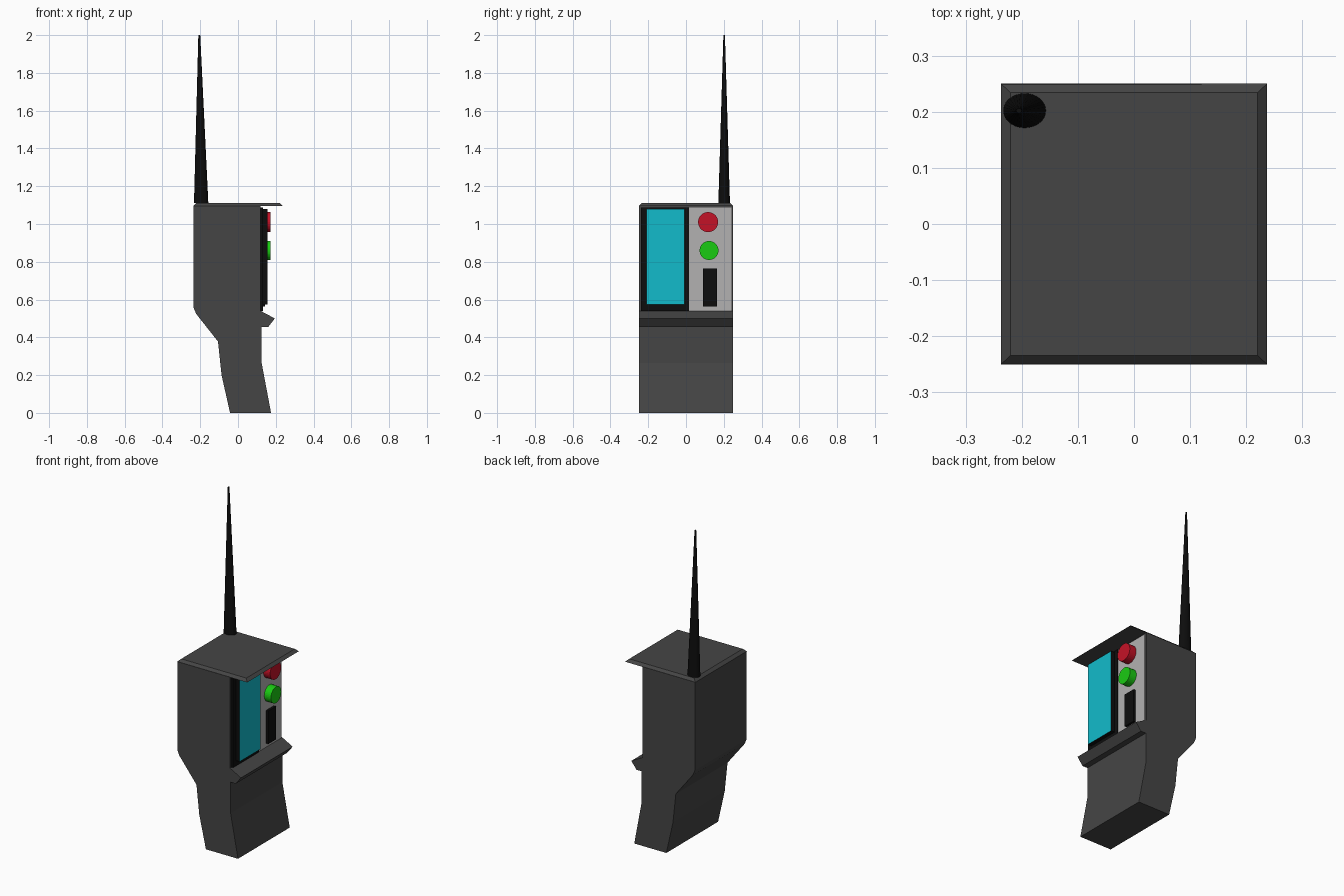
import bpy, bmesh
from math import pi
from mathutils import Matrix, Vector

if "Cube" in bpy.data.objects:
    bpy.data.objects.remove(bpy.data.objects["Cube"])


def material(name, color):
    m = bpy.data.materials.new(name)
    m.diffuse_color = (*color, 1)
    m.use_nodes = True
    m.node_tree.nodes["Principled BSDF"].inputs["Base Color"].default_value = m.diffuse_color
    return m


CASE = material("charcoal", (0.06, 0.06, 0.06))
BLACK = material("black", (0.004, 0.004, 0.004))
PANEL = material("light_grey", (0.45, 0.44, 0.44))
CYAN = material("cyan", (0.006, 0.5, 0.6))
RED = material("red", (0.55, 0.006, 0.02))
GREEN = material("green", (0.01, 0.6, 0.006))


def finish(name, bm, *mats):
    bmesh.ops.recalc_face_normals(bm, faces=bm.faces)
    me = bpy.data.meshes.new(name)
    bm.to_mesh(me)
    bm.free()
    for m in mats:
        me.materials.append(m)
    ob = bpy.data.objects.new(name, me)
    bpy.context.collection.objects.link(ob)
    return ob


def extrude_profile(name, points, half_width, mat):
    """Side profile in x/z, extruded across y."""
    bm = bmesh.new()
    face = bm.faces.new([bm.verts.new((x, -half_width, z)) for x, z in points])
    ext = bmesh.ops.extrude_face_region(bm, geom=[face])
    verts = [g for g in ext["geom"] if isinstance(g, bmesh.types.BMVert)]
    bmesh.ops.translate(bm, verts=verts, vec=(0, 2 * half_width, 0))
    return finish(name, bm, mat)


def box(name, x, y, z, mat, face_mat=None):
    """Box from ranges; face_mat colours only the +x face."""
    bm = bmesh.new()
    size = Vector((x[1] - x[0], y[1] - y[0], z[1] - z[0]))
    mid = Vector((sum(x) / 2, sum(y) / 2, sum(z) / 2))
    bmesh.ops.create_cube(bm, size=1, matrix=Matrix.Translation(mid) @ Matrix.Diagonal((*size, 1)))
    bm.normal_update()
    if face_mat:
        for f in bm.faces:
            f.material_index = int(f.normal.x > 0.9)
    return finish(name, bm, mat, *([face_mat] if face_mat else []))


def button(name, y, z, radius, mat):
    bm = bmesh.new()
    bmesh.ops.create_cone(bm, cap_ends=True, segments=32, radius1=radius, radius2=radius, depth=0.065,
                          matrix=Matrix.Translation((0.14, y, z)) @ Matrix.Rotation(pi / 2, 4, 'Y'))
    return finish(name, bm, mat)


# Case with bent grip and protruding ledge
extrude_profile("case", [
    (-0.042, 0), (0.175, 0), (0.125, 0.265), (0.125, 0.455), (0.16, 0.455),
    (0.195, 0.50), (0.12, 0.54), (0.12, 1.096), (-0.235, 1.096), (-0.235, 0.557),
    (-0.222, 0.525), (-0.106, 0.378), (-0.087, 0.2)], 0.25, CASE)

# Roof plate with chamfered upper rim and front overhang
bm = bmesh.new()
bmesh.ops.create_cube(bm, size=1, matrix=Matrix.Translation((0, 0, 1.103)) @ Matrix.Diagonal((0.474, 0.5, 0.016, 1)))
for v in bm.verts:
    if v.co.z > 1.103:
        v.co.x *= 0.22 / 0.237
        v.co.y *= 0.234 / 0.25
finish("roof", bm, CASE)

# Tapered antenna, oval at the base and leaning slightly
bm = bmesh.new()
bmesh.ops.create_cone(bm, cap_ends=True, segments=32, radius1=0.038, radius2=0.005, depth=0.89)
for v in bm.verts:
    lean = -0.010 if v.co.z > 0 else 0
    v.co = (v.co.x - 0.195 + lean, v.co.y * 0.81 + 0.202, v.co.z + 1.555)
finish("antenna", bm, BLACK)

# Display and control panel
box("screen_frame", (0.10, 0.132), (-0.237, 0.015), (0.54, 1.087), BLACK)
box("screen", (0.12, 0.157), (-0.208, -0.008), (0.573, 1.079), BLACK, CYAN)
box("control_panel", (0.10, 0.127), (0.015, 0.24), (0.54, 1.087), PANEL)
box("slider_switch", (0.12, 0.142), (0.09, 0.165), (0.563, 0.765), BLACK)

# Buttons
button("red_button", 0.117, 1.01, 0.053, RED)
button("green_button", 0.122, 0.86, 0.05, GREEN)
